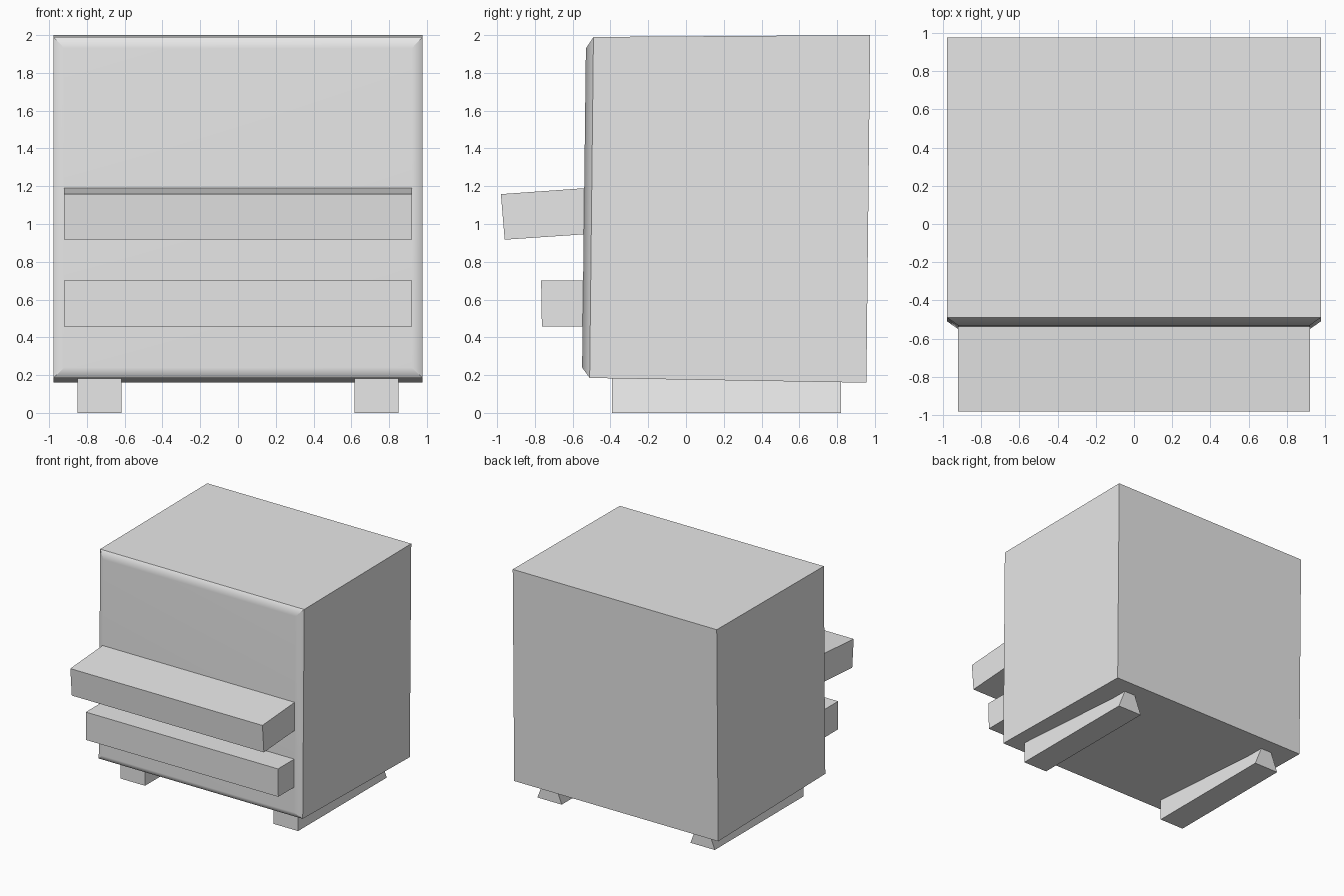
import bpy
import bmesh
import math

if "Cube" in bpy.data.objects:
    bpy.data.objects.remove(bpy.data.objects["Cube"])

grey = bpy.data.materials.new("plain_grey")
grey.use_nodes = True
grey.diffuse_color = (0.8, 0.8, 0.8, 1)
grey.node_tree.nodes["Principled BSDF"].inputs["Base Color"].default_value = (0.8, 0.8, 0.8, 1)


def loft(name, rings):
    """Skin a list of four-cornered rings and cap both ends."""
    bm = bmesh.new()
    loops = [[bm.verts.new(p) for p in ring] for ring in rings]
    for a, b in zip(loops, loops[1:]):
        for i in range(4):
            j = (i + 1) % 4
            bm.faces.new((a[i], a[j], b[j], b[i]))
    bm.faces.new(loops[0])
    bm.faces.new(loops[-1])
    bmesh.ops.recalc_face_normals(bm, faces=bm.faces)
    mesh = bpy.data.meshes.new(name)
    bm.to_mesh(mesh)
    bm.free()
    mesh.materials.append(grey)
    obj = bpy.data.objects.new(name, mesh)
    bpy.context.collection.objects.link(obj)
    return obj


def upright_ring(half, bottom, top):
    """Rectangle across x; bottom and top are (y, z) pairs."""
    return [(-half, *bottom), (half, *bottom), (half, *top), (-half, *top)]


def side_prism(name, half, profile):
    """Extrude a (y, z) profile across the width."""
    return loft(name, [[(x, y, z) for y, z in profile] for x in (-half, half)])


# Cabinet with a slightly leaning, chamfered front panel
cabinet = loft("cabinet_body", [
    upright_ring(0.977, (0.955, 0.16), (0.975, 2.0)),
    upright_ring(0.977, (-0.51, 0.185), (-0.49, 1.99)),
    upright_ring(0.92, (-0.55, 0.24), (-0.53, 1.93)),
])
bpy.ops.object.select_all(action='DESELECT')
cabinet.select_set(True)
bpy.context.view_layer.objects.active = cabinet
bpy.ops.object.shade_smooth_by_angle(angle=math.radians(45))
weighted = cabinet.modifiers.new("flat_panels", 'WEIGHTED_NORMAL')
weighted.keep_sharp = True

# Two shelves projecting from the front
side_prism("upper_shelf", 0.92, [(-0.53, 1.19), (-0.98, 1.158), (-0.96, 0.917), (-0.53, 0.946)])
side_prism("lower_shelf", 0.92, [(-0.53, 0.70), (-0.767, 0.70), (-0.763, 0.457), (-0.53, 0.457)])

# Runner feet: square at the front, pinched along the top at the rear
for side, label in ((1, "left"), (-1, "right")):
    centre = side * 0.733
    rings = []
    for y, top_half in ((-0.392, 0.117), (0.82, 0.042)):
        rings.append([(centre - 0.117, y, 0), (centre + 0.117, y, 0),
                      (centre + top_half, y, 0.19), (centre - top_half, y, 0.19)])
    loft(label + "_foot", rings)
